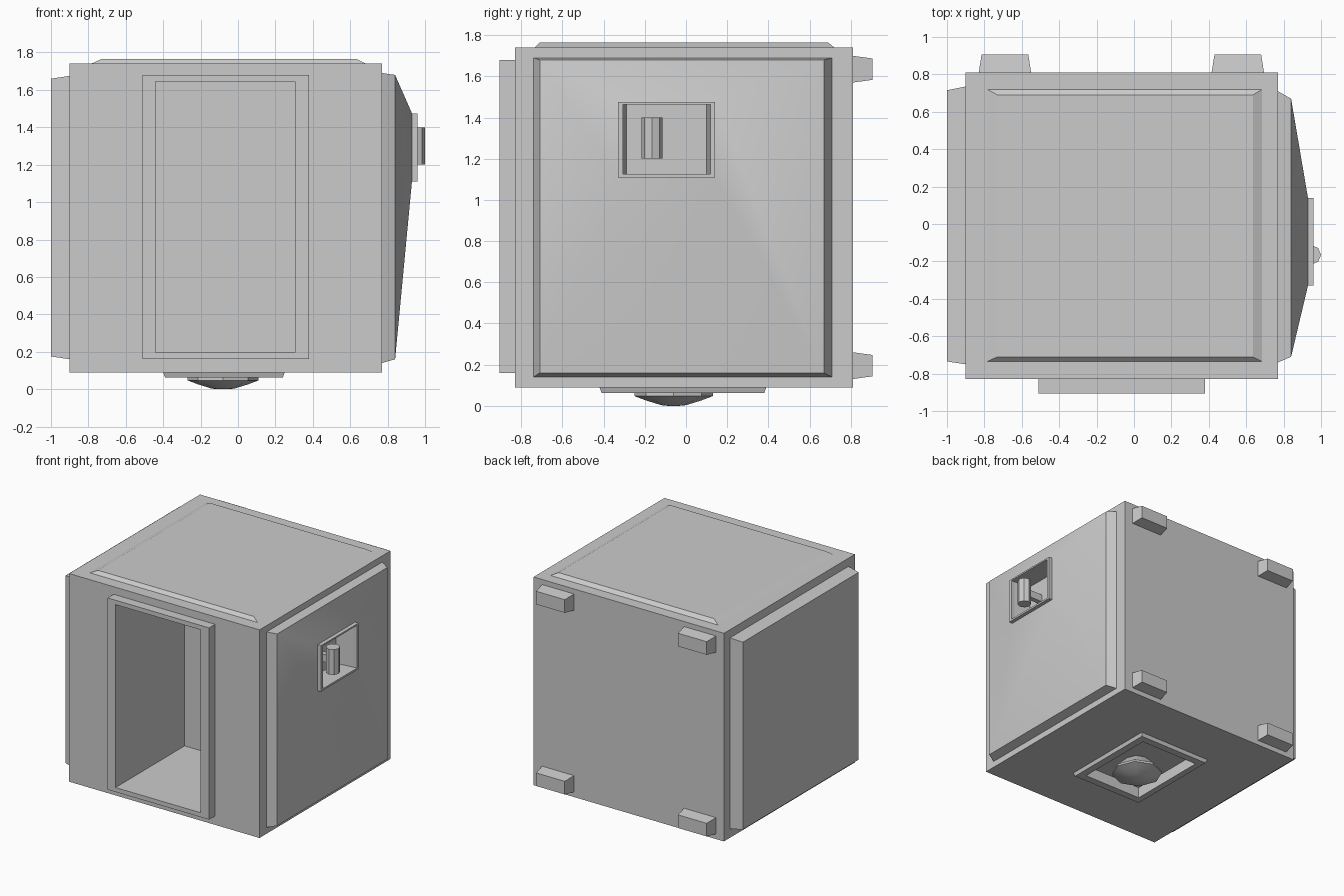
import bpy, bmesh, math
from mathutils import Vector

if "Cube" in bpy.data.objects:
    bpy.data.objects.remove(bpy.data.objects["Cube"])

grey = bpy.data.materials.new("plain grey")
grey.use_nodes = True
colour = (0.6, 0.6, 0.6, 1)
grey.diffuse_color = colour
grey.node_tree.nodes["Principled BSDF"].inputs["Base Color"].default_value = colour


def finish(name, bm, smooth=0):
    bmesh.ops.recalc_face_normals(bm, faces=bm.faces)
    mesh = bpy.data.meshes.new(name)
    bm.to_mesh(mesh)
    bm.free()
    mesh.materials.append(grey)
    obj = bpy.data.objects.new(name, mesh)
    bpy.context.collection.objects.link(obj)
    if smooth:
        bpy.ops.object.select_all(action="DESELECT")
        obj.select_set(True)
        bpy.context.view_layer.objects.active = obj
        bpy.ops.object.shade_smooth_by_angle(angle=math.radians(smooth))
    return obj


def loft(name, axis, steps, ring=False, smooth=0):
    """Skin rectangles (rect, depth) stacked along an axis; a ring joins its ends."""
    bm = bmesh.new()
    loops = []
    for (u0, u1, v0, v1), d in steps:
        loop = []
        for u, v in ((u0, v0), (u1, v0), (u1, v1), (u0, v1)):
            co = [u, v]
            co.insert(axis, d)
            loop.append(bm.verts.new(co))
        loops.append(loop)
    pairs = list(zip(loops, loops[1:]))
    if ring:
        pairs.append((loops[-1], loops[0]))
    else:
        bm.faces.new(loops[0])
        bm.faces.new(loops[-1])
    for a, b in pairs:
        for i in range(4):
            j = (i + 1) % 4
            bm.faces.new((a[i], a[j], b[j], b[i]))
    return finish(name, bm, smooth)


def turned(name, sides, profile, centre):
    """Solid of stacked regular polygons (radius, height)."""
    bm = bmesh.new()
    loops = []
    for r, z in profile:
        loops.append([bm.verts.new(Vector(centre) + Vector((
            r * math.cos(math.tau * i / sides), r * math.sin(math.tau * i / sides), z)))
            for i in range(sides)])
    bm.faces.new(loops[0])
    bm.faces.new(loops[-1])
    for a, b in zip(loops, loops[1:]):
        for i in range(sides):
            j = (i + 1) % sides
            bm.faces.new((a[i], a[j], b[j], b[i]))
    return finish(name, bm, 35)


X, Y, Z = 0, 1, 2

# Cabin body with a deep doorway alcove
wall = (-0.90, 0.77, 0.09, 1.74)
doorway = (-0.44, 0.305, 0.195, 1.645)
body = loft("cabin_body", Y, [(wall, 0.81), (wall, -0.83), (doorway, -0.83), (doorway, -0.04)])

# Shallow well cut in the underside
well = (-0.34, 0.18, -0.35, 0.32)
cutter = loft("well_cutter", Z, [(well, -0.1), (well, 0.15)])
cutter.hide_render = True
cut = body.modifiers.new("well", "BOOLEAN")
cut.operation = "DIFFERENCE"
cut.solver = "EXACT"
cut.object = cutter
bpy.context.view_layer.objects.active = body
bpy.ops.object.modifier_apply(modifier=cut.name)
bpy.data.objects.remove(cutter)

# Door surround
surround = (-0.51, 0.38, 0.16, 1.68)
loft("door_frame", Y, [(surround, -0.83), (surround, -0.905), (doorway, -0.905), (doorway, -0.83)], ring=True)

# Roof plate
loft("roof_plate", Z, [((-0.785, 0.685, -0.735, 0.72), 1.74), ((-0.73, 0.635, -0.71, 0.69), 1.765)])

# Plain side panel
loft("right_panel", X, [((-0.75, 0.735, 0.16, 1.675), -0.90), ((-0.735, 0.715, 0.175, 1.66), -1.0)])

# Swelling side panel with a recessed window
window = (-0.33, 0.14, 1.11, 1.475)
opening = (-0.305, 0.118, 1.125, 1.463)
recess = (-0.288, 0.10, 1.125, 1.463)
loft("left_panel", X, [((-0.74, 0.71, 0.14, 1.69), 0.77), ((-0.71, 0.67, 0.16, 1.68), 0.84),
                       (window, 0.93), (opening, 0.93), (recess, 0.79)], smooth=30)
loft("window_frame", X, [(window, 0.93), (window, 0.96), (opening, 0.96), (opening, 0.93)], ring=True)

# Handle in the window
turned("handle_grip", 8, [(0.052, 1.2), (0.052, 1.4)], (0.948, -0.165, 0))
stem = (-0.185, -0.145, 1.27, 1.33)
loft("handle_stem", X, [(stem, 0.79), (stem, 0.94)])

# Four pegs on the back
for side, x in (("right", -0.69), ("left", 0.555)):
    for level, z in (("lower", 0.195), ("upper", 1.635)):
        loft(f"{level}_{side}_peg", Y, [((x - 0.14, x + 0.14, z - 0.065, z + 0.065), 0.81),
                                        ((x - 0.125, x + 0.125, z - 0.052, z + 0.052), 0.905)])

# Rim around the well, and the foot inside it
loft("well_rim", Z, [((-0.40, 0.25, -0.42, 0.39), 0.09), ((-0.39, 0.24, -0.41, 0.38), 0.062),
                     (well, 0.062), (well, 0.09)], ring=True)
turned("foot", 8, [(0.10, 0.15), (0.19, 0.062), (0.19, 0.047), (0.135, 0.026), (0.06, 0.003), (0.03, 0.0)],
       (-0.08, -0.06, 0))
